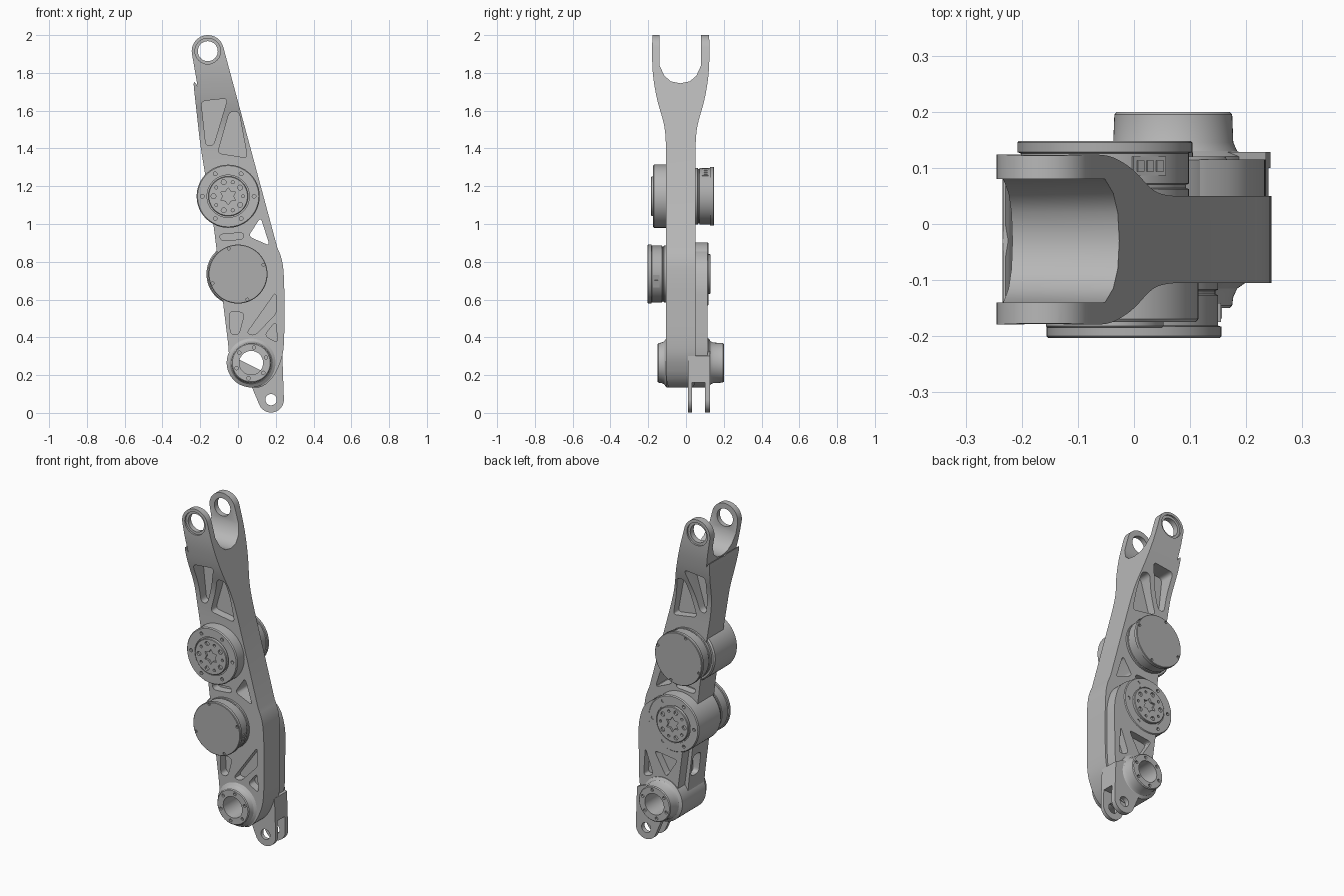
import bpy, bmesh
from math import sin, cos, radians, pi
from mathutils import Vector

cube = bpy.data.objects.get("Cube")
if cube:
    bpy.data.objects.remove(cube, do_unlink=True)


def material(name, v):
    m = bpy.data.materials.new(name)
    m.use_nodes = True
    m.diffuse_color = (v, v, v, 1)
    node = next(n for n in m.node_tree.nodes if n.type == 'BSDF_PRINCIPLED')
    node.inputs["Base Color"].default_value = (v, v, v, 1)
    return m


METAL = material("machined grey", 0.48)
MOTOR = material("motor grey", 0.42)


def finish(bm, name, mat):
    bmesh.ops.recalc_face_normals(bm, faces=bm.faces)
    me = bpy.data.meshes.new(name)
    bm.to_mesh(me)
    bm.free()
    ob = bpy.data.objects.new(name, me)
    bpy.context.collection.objects.link(ob)
    me.materials.append(mat)
    return ob


def arc(x, z, r, a0, a1, n=24):
    steps = [radians(a0 + (a1 - a0) * i / n) for i in range(n + 1)]
    return [(x + r * cos(a), z + r * sin(a)) for a in steps]


def circle(x, z, r, n=32):
    return arc(x, z, r, 0, 360, n)[:-1]


def rounded(pts, r, n=5):
    out = []
    for i, p in enumerate(pts):
        p, a, b = Vector(p), Vector(pts[i - 1]), Vector(pts[(i + 1) % len(pts)])
        s = p + (a - p).normalized() * min(r, (a - p).length * .45)
        e = p + (b - p).normalized() * min(r, (b - p).length * .45)
        for k in range(n + 1):
            t = k / n
            out.append(tuple(s * (1 - t) ** 2 + p * 2 * t * (1 - t) + e * t * t))
    return out


def solid(name, polys, w0, w1, axis='y', mat=METAL):
    """Extrude outlines along y (outlines in x,z) or along x (outlines in y,z)."""
    bm = bmesh.new()
    for pts in polys:
        rings = []
        for w in (w0, w1):
            rings.append([bm.verts.new((u, w, v) if axis == 'y' else (w, u, v))
                          for u, v in pts])
        bm.faces.new(rings[0])
        bm.faces.new(rings[1])
        for i in range(len(pts)):
            bm.faces.new((rings[0][i - 1], rings[0][i], rings[1][i], rings[1][i - 1]))
    return finish(bm, name, mat)


def lathe(name, x, z, profile, closed=False, mat=METAL, n=64):
    """Turn (radius, y) points about a y-direction axis."""
    bm = bmesh.new()
    rings = [[bm.verts.new((u, y, v)) for u, v in circle(x, z, r, n)] for r, y in profile]
    pairs = list(zip(rings, rings[1:]))
    if closed:
        pairs.append((rings[-1], rings[0]))
    else:
        bm.faces.new(rings[0])
        bm.faces.new(rings[-1])
    for a, b in pairs:
        for i in range(n):
            bm.faces.new((a[i - 1], a[i], b[i], b[i - 1]))
    return finish(bm, name, mat)


def boolean(ob, cutter, op='DIFFERENCE'):
    mod = ob.modifiers.new("cut", 'BOOLEAN')
    mod.operation, mod.solver, mod.object = op, 'EXACT', cutter
    bpy.context.view_layer.objects.active = ob
    bpy.ops.object.modifier_apply(modifier=mod.name)
    bpy.data.objects.remove(cutter, do_unlink=True)


def cut(ob, polys, w0, w1, axis='y'):
    boolean(ob, solid("cutter", polys, w0, w1, axis))


def ring(x, z, radius, n, r, start=0):
    return [circle(x + radius * cos(a), z + radius * sin(a), r, 12)
            for a in (radians(start) + 2 * pi * i / n for i in range(n))]


UPPER, LOWER = (-.052, 1.147), (0, .735)
BEARING, EYE, TAB = (.07, .265), (-.16, 1.915), (.175, .07)

# Main arm: front outline trimmed by the side profile
outline = arc(*EYE, .085, 16, 186) + rounded(
    [(-.24, 1.78), (-.2, 1.42), (-.13, 1.0), (-.075, .55), (-.05, .35), (-.045, .24),
     (0, .16), (.06, .132), (.13, .135), (.19, .19), (.235, .29), (.245, .38),
     (.245, .7), (.235, .82)], .06)
arm = solid("main_arm", [outline], -.3, .3)
side = rounded(
    [(-.17, 2.1), (-.18, 1.96), (-.178, 1.8), (-.155, 1.66), (-.112, 1.52), (-.105, 1.4),
     (-.105, .16), (-.08, .12), (.05, .12), (.05, 1.42), (.058, 1.52), (.1, 1.66),
     (.122, 1.8), (.125, 1.96), (.115, 2.1)], .06)
boolean(arm, solid("side_profile", [side], -.5, .5, 'x'), 'INTERSECT')

# Fork slot and pin holes
slot = [(-.14, 2.2), (-.14, 1.84), (-.115, 1.785), (-.08, 1.755), (-.03, 1.745),
        (.02, 1.755), (.055, 1.785), (.08, 1.84), (.08, 2.2)]
cut(arm, [slot], -.5, .5, 'x')
cut(arm, [circle(*EYE, .053)], -.4, .4)
cut(arm, [circle(*EYE, .068)], -.4, -.168)
cut(arm, [circle(*EYE, .068)], .113, .4)

# Lightening pockets
upper_pockets = [[(-.195, 1.65), (-.055, 1.665), (-.13, 1.415), (-.17, 1.415)],
                 [(-.045, 1.595), (.005, 1.595), (.05, 1.35), (-.108, 1.375)]]
lower_pockets = [[(-.1, .945), (.03, .955), (.03, .92), (-.09, .91)],
                 [(-.045, .54), (.035, .53), (.005, .415), (-.04, .415)],
                 [(.2, .64), (.205, .53), (.09, .41), (.045, .42)],
                 [(.2, .485), (.21, .37), (.14, .41)]]


def pockets(group):
    return [rounded(p, .025) for p in group]


cut(arm, pockets(upper_pockets + lower_pockets), -.3, -.055)
cut(arm, pockets(upper_pockets + lower_pockets[:1]), .002, .3)
cut(arm, pockets([[(.12, 1.035), (.168, .885), (.055, .935)]]), -.3, .3)
cut(arm, pockets([[(-.04, .4), (.035, .4), (.035, .53), (-.04, .53)]]), -.3, -.02, 'x')
cut(arm, [circle(*BEARING, .064)], -.3, .3)

# Rear lower plate
plate = solid("rear_lower_plate", [rounded(
    [(-.1, .8), (-.06, .6), (-.02, .3), (.02, .17), (.13, .16), (.2, .2), (.23, .32),
     (.235, .68), (.2, .8), (.08, .88)], .06)], .045, .115)
cut(plate, pockets([[(.19, .54), (.2, .37), (.135, .39)],
                    [(.13, .54), (-.025, .52), (.05, .40)]]), .07, .3)
cut(plate, [circle(*BEARING, .064)], -.3, .3)

# Lower clevis with two ears
clevis = solid("lower_clevis",
               [arc(*TAB, .068, 205, 362) + [(.235, .3), (.1, .36), (.03, .24)]], .01, .128)
cut(clevis, [[(.032, -.1), (.032, .16), (.1, .16), (.1, -.1)]], -.5, .5, 'x')
cut(clevis, [circle(*TAB, .03)], -.3, .3)
cut(clevis, [circle(*BEARING, .064)], -.3, .3)

# Lower bearing sleeve, flared where it meets the arm
sleeve = lathe("bearing_sleeve", *BEARING, [
    (.063, -.15), (.1, -.15), (.105, -.145), (.107, -.13), (.114, -.115), (.13, -.104),
    (.13, .12), (.114, .13), (.107, .145), (.105, .195), (.1, .2), (.063, .2)], True)
for lo, hi in ((-.3, -.138), (.188, .3)):
    cut(sleeve, ring(*BEARING, .083, 6, .009, 20), lo, hi)
solid("sleeve_rib", [arc(*BEARING, .066, 165, 322)], -.01, .005)


# Output hub: flanged housing with recessed ring, bolt holes and star socket
def hub(name, x, z, base, s):
    prof = [(.16, -.15), (.167, -.14), (.167, .064), (.162, .07), (.112, .07), (.112, .06),
            (.105, .06), (.105, .077), (.102, .08)]
    ob = lathe(name, x, z, [(r, base + s * d) for r, d in prof])
    far = base + s * .2
    cut(ob, ring(x, z, .137, 6, .01, 0), base + s * .055, far)
    holes = ring(x, z, .078, 5, .013, 36) + ring(x, z, .078, 5, .008, 0)
    star = [circle(x, z, .045 if i % 2 else .028, 12)[i] for i in range(12)]
    cut(ob, holes + [star], base + s * .068, far)


# Motor: drum with groove, wider end cap, rim screws and a cable connector
def motor(name, x, z, base, s, angle):
    prof = [(.15, -.02), (.15, .012), (.145, .014), (.145, .02), (.15, .022), (.15, .076),
            (.156, .078), (.156, .095), (.153, .098)]
    ob = lathe(name + "_drum", x, z, [(r, base + s * d) for r, d in prof], mat=MOTOR)
    cut(ob, ring(x, z, .144, 4, .008, 20), base + s * .088, base + s * .2)
    out = Vector((cos(radians(angle)), sin(radians(angle))))
    along = Vector((-out.y, out.x))

    def block(label, r, t0, t1, d0, d1):
        c = Vector((x, z))
        pts = [tuple(c + out * q + along * t)
               for q, t in ((.13, t0), (r, t0), (r, t1), (.13, t1))]
        solid(name + label, [pts], base + s * d0, base + s * d1, mat=MOTOR)

    block("_connector_base", .151, -.034, .034, .036, .07)
    for i in (-1, 0, 1):
        block("_connector_socket", .155, i * .02 - .007, i * .02 + .007, .044, .063)


hub("upper_hub", *UPPER, -.105, -1)
hub("lower_hub", *LOWER, .05, 1)
motor("upper_motor", *UPPER, .05, 1, 58)
motor("lower_motor", *LOWER, -.105, -1, -15)

# Smooth curved walls, keep machined edges sharp
for ob in bpy.context.scene.objects:
    if ob.type == 'MESH':
        bpy.ops.object.select_all(action='DESELECT')
        ob.select_set(True)
        bpy.context.view_layer.objects.active = ob
        bpy.ops.object.shade_smooth_by_angle(angle=radians(30))
